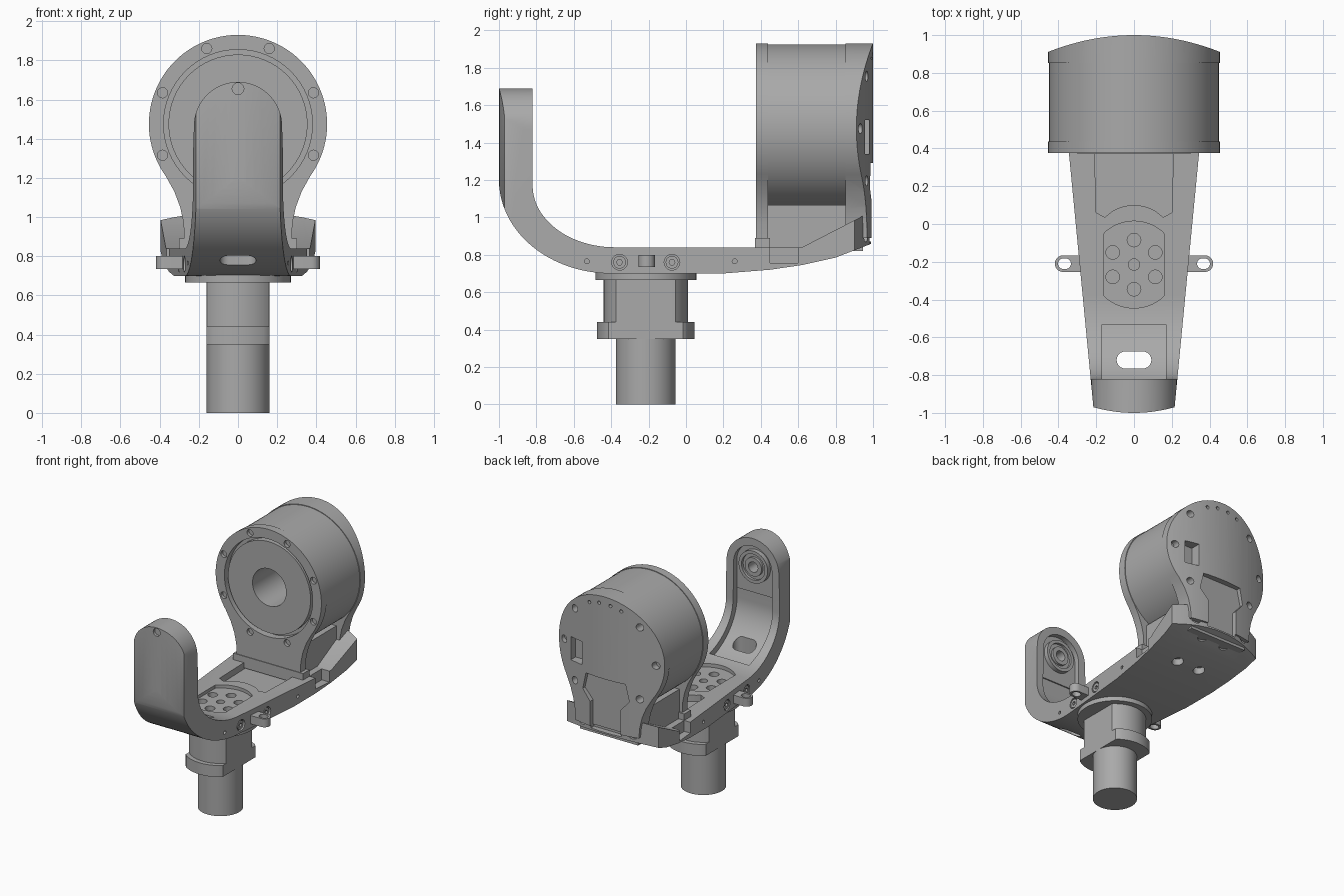
import bpy, bmesh, math
from math import sin, cos, pi, radians
from mathutils import Vector

if "Cube" in bpy.data.objects:
    bpy.data.objects.remove(bpy.data.objects["Cube"])

GREY = (0.40, 0.40, 0.40, 1)
metal = bpy.data.materials.new("machined_grey")
metal.use_nodes = True
metal.diffuse_color = GREY
metal.node_tree.nodes["Principled BSDF"].inputs["Base Color"].default_value = GREY

MOTOR_Z, POST_Y = 1.475, -0.215
PLACE = {"x": lambda t, u, v: Vector((t, u, v)),
         "y": lambda t, u, v: Vector((u, t, v)),
         "z": lambda t, u, v: Vector((u, v, t))}


# ---- helpers ----
def arc(cu, cv, ru, rv, a0, a1, n=24):
    """Points on an ellipse from angle a0 to a1 in degrees."""
    steps = [radians(a0 + (a1 - a0) * i / n) for i in range(n + 1)]
    return [(cu + ru * cos(a), cv + rv * sin(a)) for a in steps]


def circle(cu, cv, r, n=64):
    return arc(cu, cv, r, r, 0, 360, n)[:-1]


def slot(cu, cv, half, r):
    """Stadium lying along the first coordinate."""
    return arc(cu + half, cv, r, r, -90, 90, 12) + arc(cu - half, cv, r, r, 90, 270, 12)


def trimmed(r, flat):
    """Disc about the post axis with two flats."""
    return [(max(-flat, min(flat, x)), y) for x, y in circle(0, POST_Y, r, 72)]


def box(u0, u1, v0, v1):
    return [(u0, v0), (u1, v0), (u1, v1), (u0, v1)]


def prisms(name, outlines, axis, t0, t1):
    """Extrude one or more outlines along an axis from t0 to t1."""
    bm = bmesh.new()
    for pts in outlines:
        face = bm.faces.new([bm.verts.new(PLACE[axis](t0, u, v)) for u, v in pts])
        out = bmesh.ops.extrude_face_region(bm, geom=[face], use_keep_orig=True)
        moved = [g for g in out["geom"] if isinstance(g, bmesh.types.BMVert)]
        bmesh.ops.translate(bm, verts=moved, vec=PLACE[axis](t1 - t0, 0, 0))
    bmesh.ops.recalc_face_normals(bm, faces=bm.faces)
    mesh = bpy.data.meshes.new(name)
    bm.to_mesh(mesh)
    bm.free()
    mesh.materials.append(metal)
    ob = bpy.data.objects.new(name, mesh)
    bpy.context.collection.objects.link(ob)
    return ob


def prism(name, pts, axis, t0, t1):
    return prisms(name, [pts], axis, t0, t1)


def combine(ob, tool, operation="DIFFERENCE"):
    """Apply a boolean and discard the tool."""
    mod = ob.modifiers.new("boolean", "BOOLEAN")
    mod.object, mod.operation, mod.solver = tool, operation, "EXACT"
    bpy.context.view_layer.objects.active = ob
    bpy.ops.object.modifier_apply(modifier=mod.name)
    bpy.data.objects.remove(tool)


def cut(ob, outlines, axis, t0, t1):
    combine(ob, prisms("cutter", outlines, axis, t0, t1))


def ring_of_holes(cu, cv, radius, angles, r):
    return [circle(cu + radius * cos(radians(a)), cv + radius * sin(radians(a)), r, 20)
            for a in angles]


# ---- swivel post ----
prism("post_shaft", circle(0, POST_Y, 0.16), "z", 0, 0.36)
prism("post_collar", trimmed(0.26, 0.16), "z", 0.35, 0.44)
prism("post_neck", trimmed(0.225, 0.16), "z", 0.44, 0.67)
prism("post_flange", circle(0, POST_Y, 0.27), "z", 0.665, 0.71)

# ---- bracket: side profile trimmed by plan and front outlines ----
side = ([(-1.02, 1.75), (-1.02, 1.2)] + arc(-0.40, 1.2, 0.6, 0.5, 180, 270)
        + [(0.2, 0.70), (0.45, 0.72), (0.62, 0.745), (0.8, 0.785), (1.02, 0.87),
           (1.02, 0.98), (0.95, 1.01), (0.62, 0.84)]
        + arc(-0.38, 1.17, 0.44, 0.33, 270, 180) + [(-0.82, 1.75)])
plan = [(0.215 * k / 6, -1 + 0.03 * (k / 6) ** 2) for k in range(-6, 7)]
plan += [(0.395 * k / 6, 0.99 - 0.09 * (k / 6) ** 2) for k in range(6, -7, -1)]
front = ([(-0.7, 0.5), (0.7, 0.5), (0.7, 1.12), (0.236, 1.12)]
         + arc(0, 1.465, 0.225, 0.225, 0, 180, 36) + [(-0.236, 1.12), (-0.7, 1.12)])
bracket = prism("bracket", side, "x", -0.6, 0.6)
combine(bracket, prism("cutter", plan, "z", 0.4, 2), "INTERSECT")
combine(bracket, prism("cutter", front, "y", -1.2, 1.2), "INTERSECT")

# bracket: upright recess, sloping front pocket, rear pocket, deck recess
recess = [(-0.165, 1.1), (0.165, 1.1)] + arc(0, 1.465, 0.165, 0.165, 0, 180)
cut(bracket, [recess], "y", -0.86, -0.7)
pocket = arc(-0.38, 1.17, 0.49, 0.38, 180, 252) + [(-0.53, 1.1), (-0.7, 1.25), (-0.87, 1.25)]
cut(bracket, [pocket], "x", -0.17, 0.17)
rear_pocket = [(0.21, 0.42), (-0.21, 0.42), (-0.20, 0.06)] + arc(0, -0.08, 0.20, 0.18, 140, 40, 12) + [(0.20, 0.06)]
cut(bracket, [rear_pocket], "z", 0.79, 0.95)
cut(bracket, [trimmed(0.23, 0.16)], "z", 0.815, 0.95)
cut(bracket, ring_of_holes(0, POST_Y, 0.13, range(30, 390, 60), 0.036)
    + [circle(0, POST_Y, 0.03, 20)], "z", 0.775, 0.9)
cut(bracket, [slot(0, -0.72, 0.047, 0.045)], "z", 0.6, 1.0)

# bracket: rear cable gap, side notches, underside holes
cut(bracket, [box(-0.13, 0.13, 0.87, 1.2)], "y", 0.85, 1.2)
for y, top in ((0.61, 0.79), (0.9, 0.85)):
    cut(bracket, [circle(s * 0.1, y, 0.042, 24) for s in (-1, 1)], "z", 0.6, top)
cut(bracket, [circle(s * 0.22, 0.91, 0.042, 24) for s in (-1, 1)], "y", 0.85, 1.2)
cut(bracket, [circle(0, 1.655, 0.03, 20)], "y", -1.1, -0.98)
for s in (-1, 1):
    notch = [(s * x, y) for x, y in box(0.30, 0.6, 0.45, 0.60)]
    cut(bracket, [notch], "z", 0.755, 1.1)
    for y, r, x in ((-0.355, 0.042, 0.255), (-0.075, 0.042, 0.28),
                    (-0.53, 0.013, 0.24), (0.26, 0.013, 0.31)):
        cut(bracket, [circle(y, 0.76 if r > 0.02 else 0.765, r, 20)], "x", s * x, s * 0.6)
    # socket screw heads in the side holes
    for y, x in ((-0.355, 0.27), (-0.075, 0.295)):
        head = prism("side_screw", circle(y, 0.76, 0.034, 20), "x", s * 0.2, s * x)
        cut(head, [circle(y, 0.76, 0.016, 6)], "x", s * (x - 0.015), s * 0.6)

# ---- side lugs ----
for s, label in ((1, "left"), (-1, "right")):
    lug = prism(label + "_lug", slot(s * 0.31, -0.21, 0.065, 0.044), "z", 0.735, 0.80)
    cut(lug, [slot(s * 0.368, -0.21, 0.006, 0.028)], "z", 0.7, 0.9)

# ---- bearing in the upright ----
for name, r, hole, depth in (("bearing_outer_race", 0.125, 0.10, -0.825),
                             ("bearing_balls_cage", 0.102, 0.07, -0.845),
                             ("bearing_inner_race", 0.072, 0.04, -0.825)):
    race = prism(name, circle(0, 1.465, r, 40), "y", -0.88, depth)
    cut(race, [circle(0, 1.465, hole, 32)], "y", -1, 0)
cut(bracket, [circle(0, 1.465, 0.04, 32)], "y", -0.94, -0.8)


# ---- motor housing ----
def housing_outline(r, foot):
    neck = [(0.325, 1.13), (0.295, 1.05), (0.278, 0.97), (0.272, foot)]
    return (arc(0, MOTOR_Z, r, r, -36, 216, 72)
            + [(-x, z) for x, z in neck] + neck[::-1])


flange = prism("motor_front_flange", housing_outline(0.455, 0.83), "y", 0.375, 0.438)
cut(flange, [circle(0, MOTOR_Z, 0.38)], "y", 0.3, 0.5)
cut(flange, ring_of_holes(0, MOTOR_Z, 0.417, [22.5 + 45 * k for k in range(8)], 0.026),
    "y", 0.3, 0.40)
seat = prism("motor_seat", box(-0.30, 0.30, 0.80, 0.89), "y", 0.37, 0.45)
body = prism("motor_body", circle(0, MOTOR_Z, 0.45, 96), "y", 0.43, 0.86)
rotor = prism("motor_rotor", circle(0, MOTOR_Z, 0.355), "y", 0.385, 0.44)
for part in (body, rotor):
    cut(part, [circle(0, MOTOR_Z, 0.145, 48)], "y", 0.3, 0.80)
prism("motor_neck", box(-0.25, 0.25, 0.82, 1.065), "y", 0.43, 0.945)

# curved rear cover
cover = prism("motor_rear_cover", housing_outline(0.455, 0.89), "y", 0.853, 1.1)
dome = [(-0.6, 0.7), (0.6, 0.7)] + [(0.6 * k / 16, 1 - 0.43 * (0.6 * k / 16) ** 2)
                                    for k in range(16, -17, -1)]
combine(cover, prism("cutter", dome, "z", 0.5, 2.2), "INTERSECT")
cable_pocket = [(-0.13, 0.8), (0.13, 0.8), (0.13, 1.08), (0.2, 1.16), (0.17, 1.29),
                (-0.17, 1.29), (-0.2, 1.16), (-0.13, 1.08)]
cut(cover, [cable_pocket], "y", 0.955, 1.2)
cut(cover, [box(0.21, 0.32, 1.34, 1.52)], "y", 0.90, 1.2)
cut(cover, ring_of_holes(0, MOTOR_Z, 0.395, (0, 45, 135, 180, 225, 315), 0.028), "y", 0.89, 1.2)
cut(cover, ring_of_holes(0, MOTOR_Z, 0.40, (70, 83, 97, 110), 0.013), "y", 0.93, 1.2)

# ---- smooth shading with sharp edges kept ----
bpy.ops.object.select_all(action="DESELECT")
for ob in bpy.context.scene.objects:
    if ob.type == "MESH":
        ob.select_set(True)
        bpy.context.view_layer.objects.active = ob
bpy.ops.object.shade_smooth_by_angle(angle=radians(30))
